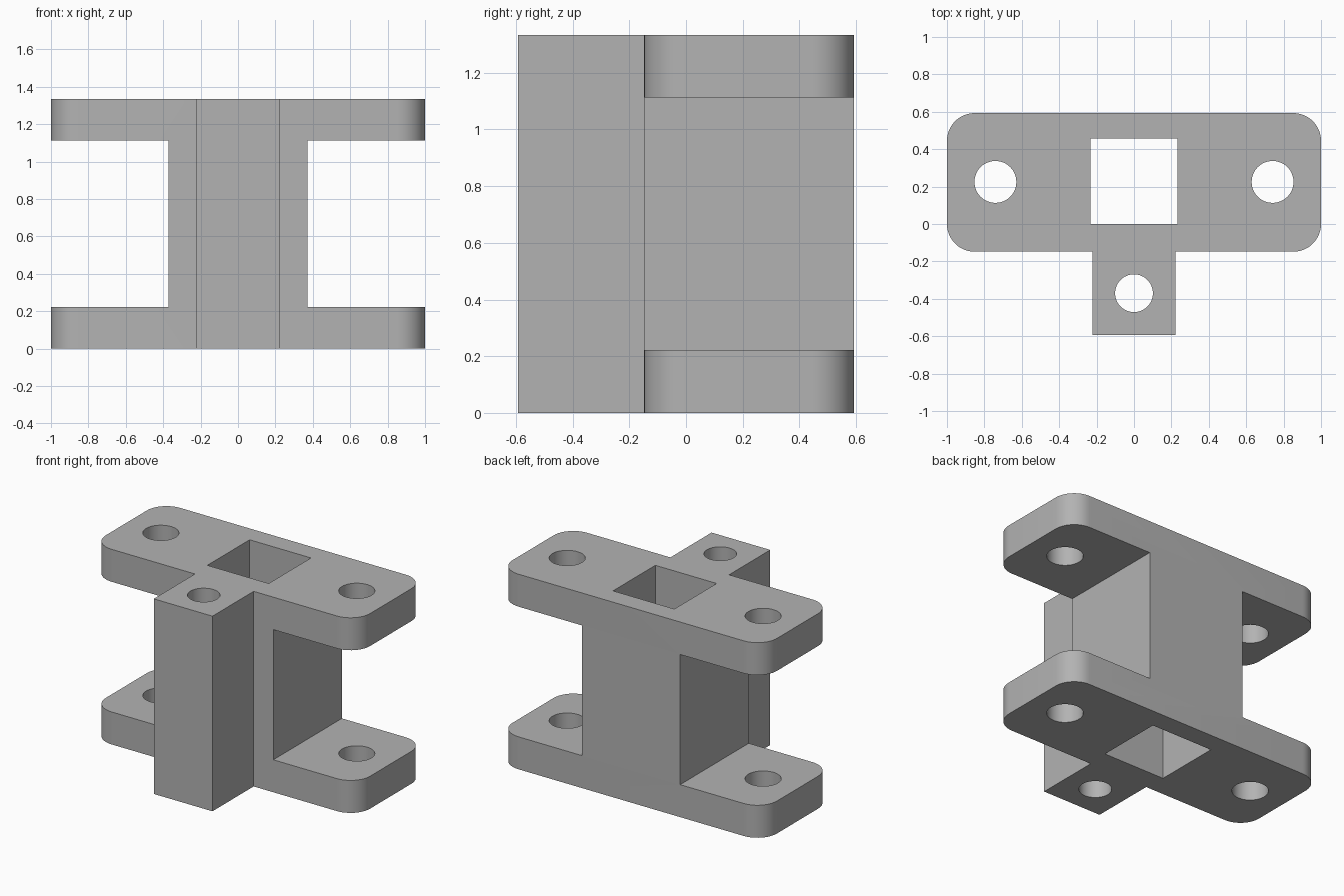
import bpy, bmesh, math
from mathutils import Vector

cube = bpy.data.objects.get("Cube")
if cube:
    bpy.data.objects.remove(cube, do_unlink=True)

HEIGHT, FLANGE = 1.334, 0.222
BACK, STEP, FRONT = 0.593, -0.148, -0.593
BOSS, WEB, CORNER = 0.222, 0.371, 0.148

grey = bpy.data.materials.new("plain_grey")
grey.use_nodes = True
colour = (0.45, 0.45, 0.45, 1)
grey.diffuse_color = colour
grey.node_tree.nodes["Principled BSDF"].inputs["Base Color"].default_value = colour


def prism(name, outline, z0, z1):
    """Extrude a counter-clockwise outline from z0 to z1."""
    bm = bmesh.new()
    base = bm.faces.new([bm.verts.new((x, y, z0)) for x, y in outline])
    top = bmesh.ops.extrude_face_region(bm, geom=[base])["geom"]
    bmesh.ops.translate(bm, vec=Vector((0, 0, z1 - z0)),
                        verts=[g for g in top if isinstance(g, bmesh.types.BMVert)])
    bmesh.ops.recalc_face_normals(bm, faces=bm.faces)
    mesh = bpy.data.meshes.new(name)
    bm.to_mesh(mesh)
    bm.free()
    mesh.materials.append(grey)
    ob = bpy.data.objects.new(name, mesh)
    bpy.context.collection.objects.link(ob)
    return ob


def arc(cx, cy, r, start, sweep, steps):
    return [(cx + r * math.cos(math.radians(start + sweep * i / steps)),
             cy + r * math.sin(math.radians(start + sweep * i / steps)))
            for i in range(steps + 1)]


def rect(x0, x1, y0, y1):
    return [(x0, y0), (x1, y0), (x1, y1), (x0, y1)]


# T-shaped body with rounded flange corners, mirrored across x
right_half = [(BOSS, FRONT), (BOSS, STEP)]
right_half += arc(1 - CORNER, STEP + CORNER, CORNER, -90, 90, 12)
right_half += arc(1 - CORNER, BACK - CORNER, CORNER, 0, 90, 12)
outline = right_half + [(-x, y) for x, y in reversed(right_half)]
body = prism("bracket_body", outline, 0, HEIGHT)

# Cutters: side windows, square shaft, bolt holes and front boss hole
cutters = [prism("square_shaft_cutter", rect(-0.232, 0.232, 0, 0.457), -0.1, HEIGHT + 0.1)]
for side, label in ((1, "left"), (-1, "right")):
    x0, x1 = sorted((side * WEB, side * 1.2))
    cutters.append(prism(label + "_window_cutter", rect(x0, x1, STEP - 0.1, BACK + 0.1),
                         FLANGE, HEIGHT - FLANGE))
for name, x, y, r in (("left_bolt", 0.741, 0.225, 0.112),
                      ("right_bolt", -0.741, 0.225, 0.112),
                      ("front_boss", 0, -0.37, 0.101)):
    circle = arc(x, y, r, 0, 360, 48)[:-1]
    cutters.append(prism(name + "_hole_cutter", circle, -0.1, HEIGHT + 0.1))

bpy.context.view_layer.objects.active = body
for cutter in cutters:
    mod = body.modifiers.new(cutter.name, "BOOLEAN")
    mod.operation, mod.solver, mod.object = "DIFFERENCE", "EXACT", cutter
    bpy.ops.object.modifier_apply(modifier=mod.name)
    bpy.data.objects.remove(cutter, do_unlink=True)

# Smooth the round corners and holes, keep the edges crisp
bpy.ops.object.select_all(action="DESELECT")
body.select_set(True)
bpy.ops.object.shade_smooth_by_angle(angle=math.radians(30))
